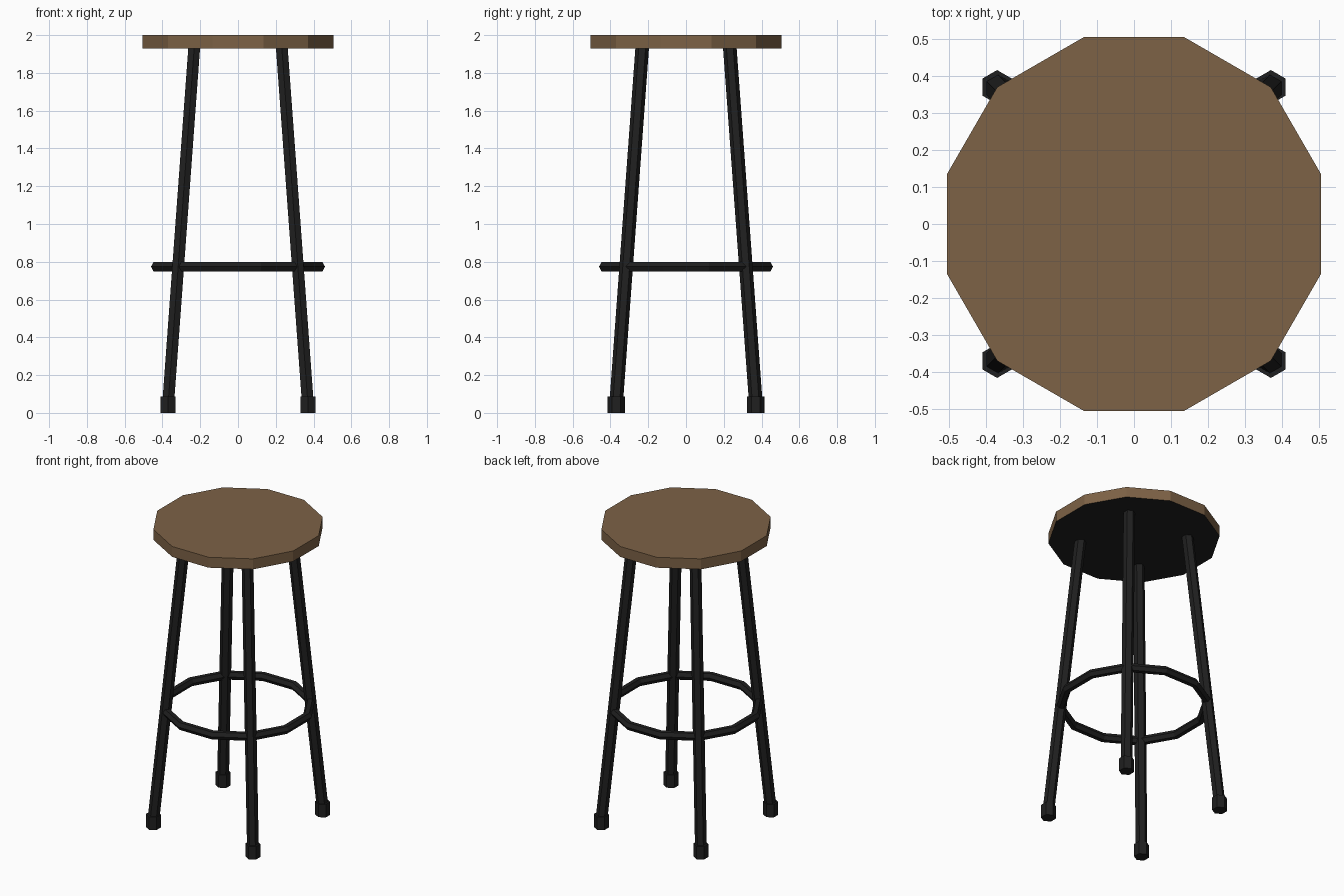
import bpy, bmesh, math
from mathutils import Vector

if "Cube" in bpy.data.objects:
    bpy.data.objects.remove(bpy.data.objects["Cube"])


def material(name, rgb):
    m = bpy.data.materials.new(name)
    m.diffuse_color = (*rgb, 1)
    m.use_nodes = True
    m.node_tree.nodes["Principled BSDF"].inputs["Base Color"].default_value = m.diffuse_color
    return m


WOOD = material("brown_wood", (0.205, 0.122, 0.061))
BLACK = material("black_metal", (0.014, 0.014, 0.014))


def ring_points(n, r, start, centre):
    return [Vector(centre) + Vector((r * math.cos(start + math.tau * i / n),
                                     r * math.sin(start + math.tau * i / n), 0))
            for i in range(n)]


def make(name, bm, *mats):
    bmesh.ops.recalc_face_normals(bm, faces=bm.faces)
    me = bpy.data.meshes.new(name)
    bm.to_mesh(me)
    bm.free()
    for m in mats:
        me.materials.append(m)
    ob = bpy.data.objects.new(name, me)
    bpy.context.collection.objects.link(ob)
    return ob


def prism(n, r, start, low, high):
    """Closed prism with level ends, leaning from low to high."""
    bm = bmesh.new()
    a = [bm.verts.new(p) for p in ring_points(n, r, start, low)]
    b = [bm.verts.new(p) for p in ring_points(n, r, start, high)]
    bm.faces.new(a[::-1])
    bm.faces.new(b)
    for i in range(n):
        j = (i + 1) % n
        bm.faces.new((a[i], a[j], b[j], b[i]))
    return bm


# Seat: twelve-sided disc with a black underside
bm = prism(12, 0.523, math.radians(15), (0, 0, 1.93), (0, 0, 2))
bm.normal_update()
for f in bm.faces:
    if f.normal.z < -0.5:
        f.material_index = 1
make("seat", bm, WOOD, BLACK)

# Four splayed legs with rubber feet
for side, sx in (("left", -1), ("right", 1)):
    for end, sy in (("front", -1), ("back", 1)):
        make(f"{end}_{side}_leg",
             prism(6, 0.036, math.radians(30), (sx * 0.372, sy * 0.372, 0.02),
                   (sx * 0.232, sy * 0.232, 1.932)), BLACK)
        make(f"{end}_{side}_foot",
             prism(6, 0.046, math.radians(30), (sx * 0.37, sy * 0.37, 0),
                   (sx * 0.37, sy * 0.37, 0.087)), BLACK)

# Footrest: twelve-sided ring of six-sided tube
bm = bmesh.new()
loops = []
for i in range(12):
    a = math.radians(15 + 30 * i)
    loop = []
    for k in range(6):
        t = math.tau * k / 6
        r = 0.449 + 0.028 * math.cos(t)
        loop.append(bm.verts.new((r * math.cos(a), r * math.sin(a),
                                  0.774 + 0.028 * math.sin(t))))
    loops.append(loop)
for i in range(12):
    p, q = loops[i], loops[(i + 1) % 12]
    for k in range(6):
        m = (k + 1) % 6
        bm.faces.new((p[k], q[k], q[m], p[m]))
make("footrest_ring", bm, BLACK)
